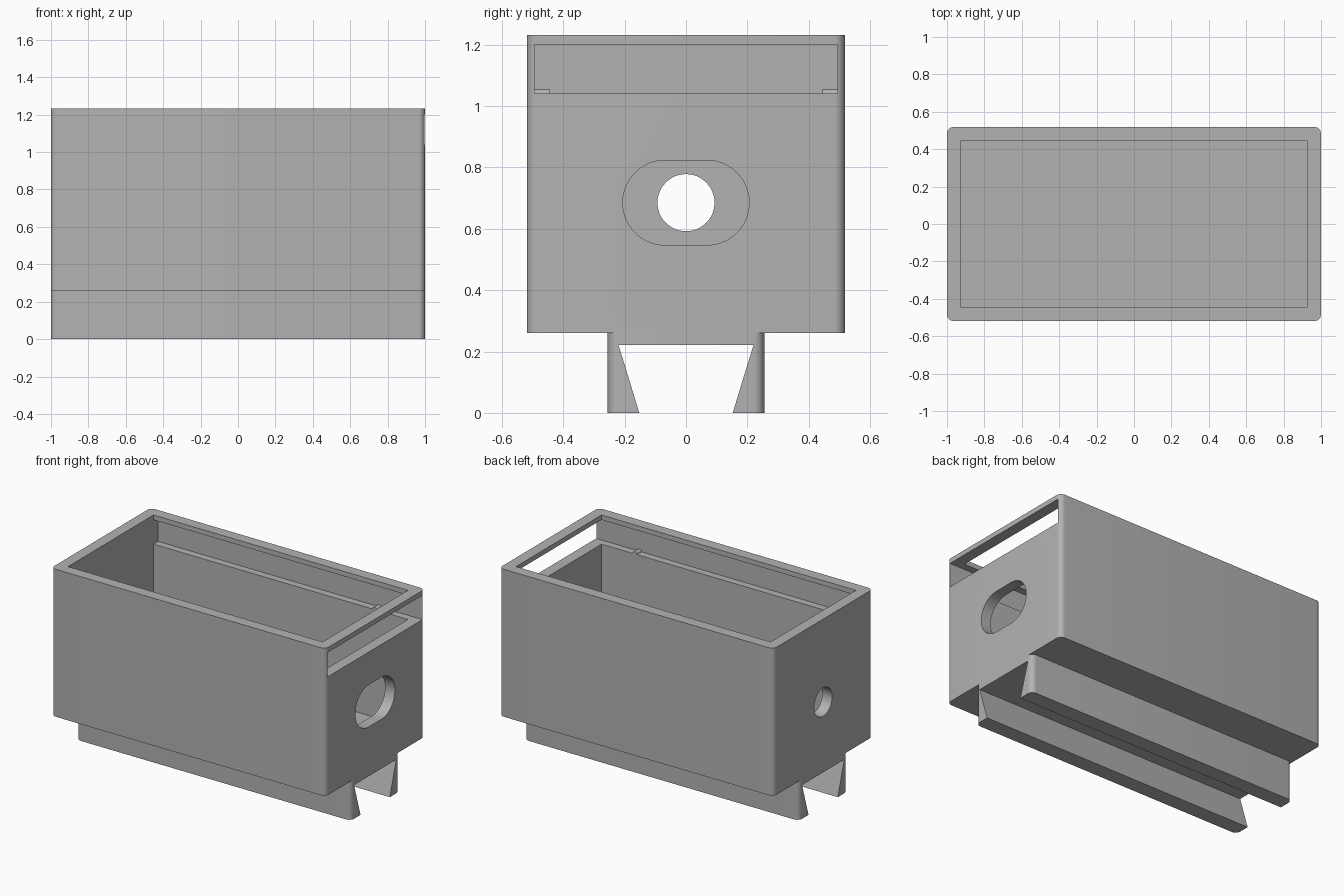
import bpy, bmesh, math

cube = bpy.data.objects.get("Cube")
if cube:
    bpy.data.objects.remove(cube, do_unlink=True)

grey = bpy.data.materials.new("plain grey")
grey.use_nodes = True
colour = (0.45, 0.45, 0.45, 1)
grey.diffuse_color = colour
grey.node_tree.nodes["Principled BSDF"].inputs["Base Color"].default_value = colour


def prism(name, outline, low, high, axis):
    """Extrude a 2D outline: (x, y) along z, or (y, z) along x, or (x, z) along y."""
    place = {"x": lambda p, d: (d, p[0], p[1]),
             "y": lambda p, d: (p[0], d, p[1]),
             "z": lambda p, d: (p[0], p[1], d)}[axis]
    bm = bmesh.new()
    rings = [[bm.verts.new(place(p, d)) for p in outline] for d in (low, high)]
    n = len(outline)
    for ring in rings:
        bm.faces.new(ring)
    for i in range(n):
        j = (i + 1) % n
        bm.faces.new((rings[0][i], rings[0][j], rings[1][j], rings[1][i]))
    bmesh.ops.recalc_face_normals(bm, faces=bm.faces)
    mesh = bpy.data.meshes.new(name)
    bm.to_mesh(mesh)
    bm.free()
    mesh.materials.append(grey)
    obj = bpy.data.objects.new(name, mesh)
    bpy.context.collection.objects.link(obj)
    return obj


def rounded(half_w, half_h, radius, steps=8, centre=0):
    """Rectangle outline with rounded corners."""
    points = []
    for k, (sx, sy) in enumerate(((1, 1), (-1, 1), (-1, -1), (1, -1))):
        for s in range(steps + 1):
            a = math.pi / 2 * (k + s / steps)
            p = (sx * (half_w - radius) + radius * math.cos(a),
                 centre + sy * (half_h - radius) + radius * math.sin(a))
            if not points or math.dist(p, points[-1]) > 1e-5:
                points.append(p)
    if math.dist(points[0], points[-1]) < 1e-5:
        points.pop()
    return points


def rect(x0, x1, y0, y1):
    return [(x0, y0), (x1, y0), (x1, y1), (x0, y1)]


def modify(obj, other, operation):
    mod = obj.modifiers.new(operation.title(), "BOOLEAN")
    mod.operation = operation
    mod.solver = "EXACT"
    mod.object = other
    bpy.context.view_layer.objects.active = obj
    bpy.ops.object.modifier_apply(modifier=mod.name)
    bpy.data.objects.remove(other, do_unlink=True)


# Main box joined with the rail block below it
box = prism("housing", rounded(1, 0.518, 0.035), 0.26, 1.232, "z")
foot = prism("rail_block", rounded(1, 0.255, 0.035), 0, 0.3, "z")
modify(box, foot, "UNION")

# Open cavity, lid groove, dovetail channel and the holes in the end walls
IN_X, IN_Y, GROOVE_Y = 0.928, 0.445, 0.493
HOLE_Z = 0.685
cutters = [
    prism("cavity", rect(-IN_X, IN_X, -IN_Y, IN_Y), 0.33, 1.4, "z"),
    prism("lid_groove", rect(-IN_X, 1.2, -GROOVE_Y, GROOVE_Y), 1.04, 1.2, "z"),
    prism("dovetail", [(-0.146, -0.02), (0.146, -0.02), (0.22, 0.222), (-0.22, 0.222)],
          -1.2, 1.2, "x"),
    prism("oblong_hole", rounded(0.206, 0.138, 0.138, 16, HOLE_Z), 0.8, 1.2, "x"),
    prism("round_hole", rounded(0.093, 0.093, 0.093, 12, HOLE_Z), -1.2, -0.8, "x"),
]
for cutter in cutters:
    modify(box, cutter, "DIFFERENCE")

# Small catches on the groove ledges that hold the lid
arc = [(0.685 + 0.016 * math.cos(math.pi * i / 8),
        1.039 + 0.016 * math.sin(math.pi * i / 8)) for i in range(9)]
for side, name in ((1, "back_lid_catch"), (-1, "front_lid_catch")):
    prism(name, arc, side * IN_Y, side * GROOVE_Y, "y")

# Smooth the curved surfaces and keep the corners sharp
bpy.ops.object.select_all(action="DESELECT")
for obj in bpy.context.collection.objects:
    if obj.type == "MESH":
        obj.select_set(True)
bpy.context.view_layer.objects.active = box
bpy.ops.object.shade_smooth_by_angle(angle=math.radians(30))
